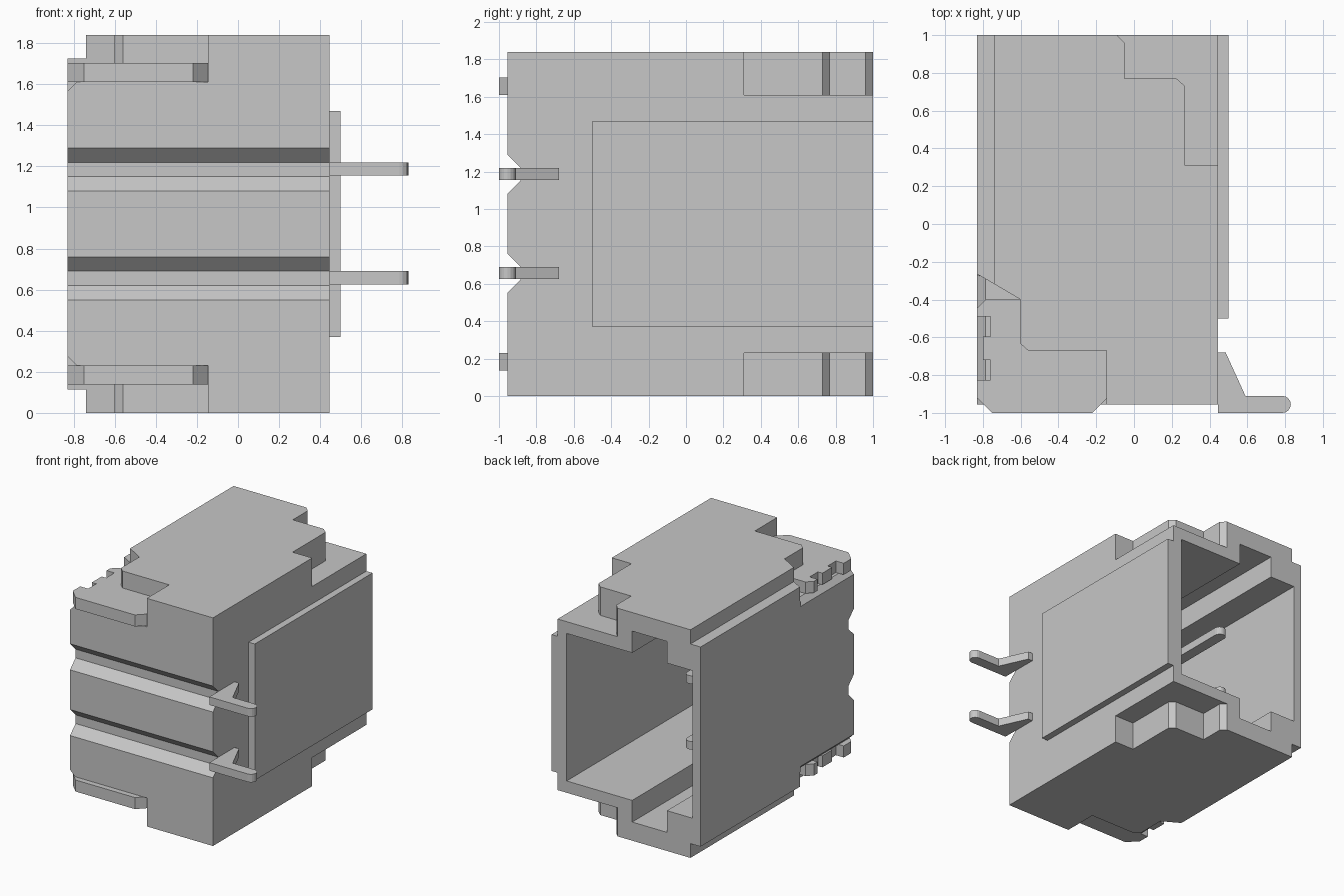
import bpy, bmesh, math

cube = bpy.data.objects.get("Cube")
if cube:
    bpy.data.objects.remove(cube, do_unlink=True)

HEIGHT = 1.84
FRONT = -0.955

grey = bpy.data.materials.new("light_grey")
grey.use_nodes = True
grey.diffuse_color = (0.57, 0.57, 0.57, 1)
grey.node_tree.nodes["Principled BSDF"].inputs["Base Color"].default_value = grey.diffuse_color


def prism(name, pts, axis, lo, hi, flip=False):
    """Extrude a flat outline along an axis; flip mirrors it top to bottom."""
    place = {"x": lambda u, v, w: (w, u, v),
             "y": lambda u, v, w: (u, w, v),
             "z": lambda u, v, w: (u, v, w)}[axis]
    bm = bmesh.new()
    rings = [[bm.verts.new(place(u, v, w)) for u, v in pts] for w in (lo, hi)]
    n = len(pts)
    for ring in rings:
        bm.faces.new(ring)
    for i in range(n):
        j = (i + 1) % n
        bm.faces.new((rings[0][i], rings[0][j], rings[1][j], rings[1][i]))
    if flip:
        for v in bm.verts:
            v.co.z = HEIGHT - v.co.z
    bmesh.ops.recalc_face_normals(bm, faces=bm.faces)
    mesh = bpy.data.meshes.new(name)
    bm.to_mesh(mesh)
    bm.free()
    mesh.materials.append(grey)
    obj = bpy.data.objects.new(name, mesh)
    bpy.context.collection.objects.link(obj)
    return obj


def rect(u0, u1, v0, v1):
    return [(u0, v0), (u1, v0), (u1, v1), (u0, v1)]


def carve(obj, cutters):
    """Subtract the cutters one by one, then remove them."""
    for c in cutters:
        c.hide_render = True
        mod = obj.modifiers.new("cut", "BOOLEAN")
        mod.operation = "DIFFERENCE"
        mod.solver = "EXACT"
        mod.object = c
    bpy.context.view_layer.update()
    deps = bpy.context.evaluated_depsgraph_get()
    mesh = bpy.data.meshes.new_from_object(obj.evaluated_get(deps))
    obj.modifiers.clear()
    obj.data = mesh
    for c in cutters:
        bpy.data.objects.remove(c, do_unlink=True)


# Housing side profile with two V grooves across the front
groove_heights = (0.655, 1.185)
profile = [(1, 0), (FRONT, 0)]
for z in groove_heights:
    profile += [(FRONT, z - 0.105), (-0.885, z - 0.035),
                (-0.885, z + 0.035), (FRONT, z + 0.105)]
profile += [(FRONT, HEIGHT), (1, HEIGHT)]
housing = prism("housing", profile, "x", -0.83, 0.445)

# Outlines of the corner recesses and the latch plates
latch_recess = [(-0.9, -0.224), (-0.6, -0.4), (-0.6, -0.635), (-0.56, -0.67),
                (-0.145, -0.67), (-0.145, -1.1), (-0.9, -1.1)]
rear_recess = [(0.6, 0.31), (0.27, 0.31), (0.27, 0.73), (0.225, 0.77),
               (-0.05, 0.77), (-0.05, 0.96), (-0.13, 1.04), (0.6, 1.04)]
latch = [(-0.6, -0.4), (-0.6, -0.635), (-0.56, -0.67), (-0.145, -0.67),
         (-0.145, -0.925), (-0.22, -1), (-0.75, -1), (-0.83, -0.92),
         (-0.83, -0.825), (-0.76, -0.825), (-0.76, -0.72), (-0.8, -0.72),
         (-0.8, -0.595), (-0.76, -0.595), (-0.76, -0.49), (-0.83, -0.49),
         (-0.83, -0.445), (-0.785, -0.4)]
edge_chamfer = [(-0.85, 1.545), (-0.78, 1.615), (-0.85, 1.615)]

cutters = [prism("cavity_cutter", rect(-0.76, 0.365, 0.325, 1.515), "y", -0.8, 1.1)]
for flip in (False, True):
    cutters += [
        prism("ledge_cutter", rect(-0.9, -0.74, 1.725, 1.95), "y", -1.1, 1.1, flip),
        prism("latch_recess_cutter", latch_recess, "z", 1.61, 1.95, flip),
        prism("rear_recess_cutter", rear_recess, "z", 1.61, 1.95, flip),
        prism("chamfer_cutter", edge_chamfer, "y", -1.1, -0.275, flip),
        prism("key_slot_cutter", rect(-0.53, -0.22, 1.4, 1.69), "y", -0.6, 1.1, flip),
    ]
carve(housing, cutters)

# Toothed latch plates at the top and bottom front corner
for side, flip in (("top", False), ("bottom", True)):
    prism(side + "_latch", latch, "z", 1.61, 1.703, flip)

# Raised side panel
prism("side_panel", rect(-0.5, 1, 0.37, 1.47), "x", 0.445, 0.5)

# Solder tails outside and contact bars inside
R = 0.045


def round_end(turn):
    """Half circle of points centred on the origin, starting at an angle."""
    return [(R * math.cos(turn + math.pi * i / 8), R * math.sin(turn + math.pi * i / 8))
            for i in range(9)]


tail = [(0.445, -0.68), (0.485, -0.68), (0.59, -0.91), (0.445, -1)]
tail = [tail[3]] + [(0.785 + x, FRONT + y) for x, y in round_end(-math.pi / 2)] + tail[2::-1]
bar = [(-0.42 + x, 0.52 + y) for x, y in round_end(0)] + [(-0.42 - R, -0.82), (-0.42 + R, -0.82)]
for name, z in zip(("lower", "upper"), groove_heights):
    prism(name + "_solder_tail", tail, "z", z - 0.03, z + 0.035)
    prism(name + "_contact_bar", bar, "z", z - 0.03, z + 0.035)
